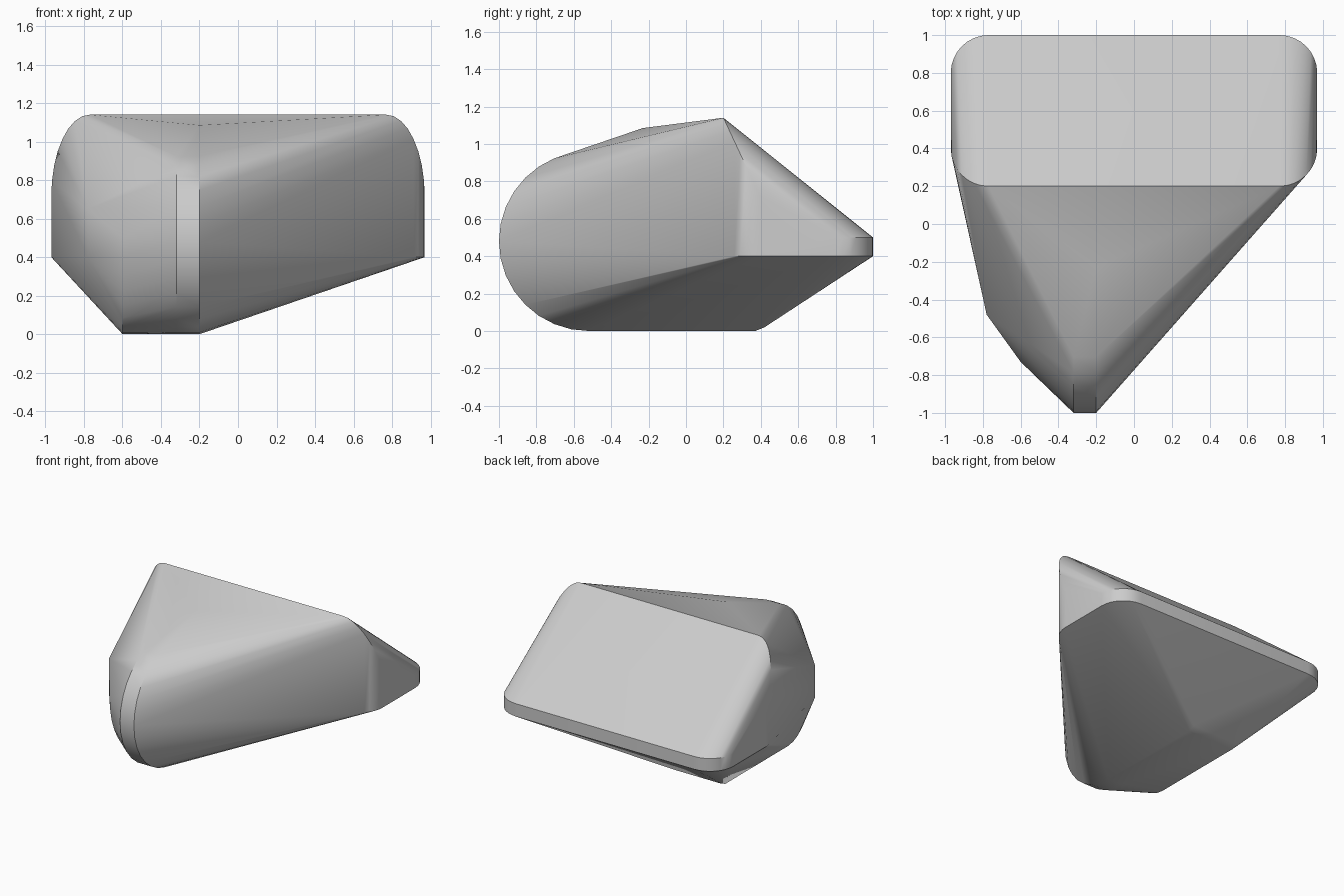
import bpy, bmesh
from math import sin, cos, pi, radians

if "Cube" in bpy.data.objects:
    bpy.data.objects.remove(bpy.data.objects["Cube"], do_unlink=True)

HALF_W, FRONT, BACK, R = 0.97, 0.2, 1.0, 0.2
BASE_Z, REAR_Z, PEAK_Z = 0.4, 0.5, 1.14
DROP = 2.14          # how steeply the front corners fall away
STEPS = 8


def quarter(cx, cy, sx, sy):
    """Points of a rounded plan corner."""
    for i in range(STEPS + 1):
        a = pi / 2 * i / STEPS
        yield cx + sx * R * sin(a), cy + sy * R * cos(a)


points = []

# Sloping rear panel: rounded rectangle, mirrored left and right
for side in (-1, 1):
    cx = side * (HALF_W - R)
    for x, y in quarter(cx, FRONT + R, side, -1):
        points += [(x, y, BASE_Z), (x, y, PEAK_Z - DROP * (y - FRONT))]
    for x, y in quarter(cx, BACK - R, side, 1):
        points += [(x, y, BASE_Z), (x, y, REAR_Z)]

# Rounded nose: a thin upright disc
NOSE_R = 0.48
for i in range(32):
    a = 2 * pi * i / 32
    for x in (-0.32, -0.2):
        points.append((x, NOSE_R - 1 + NOSE_R * cos(a), NOSE_R + NOSE_R * sin(a)))

# Cheek: smaller rounded edge beside the nose, then an upright corner
for i in range(STEPS + 1):
    a = pi / 2 * i / STEPS
    points.append((-0.6, -0.4 - 0.33 * cos(a), 0.5 - 0.5 * sin(a)))
points += [(-0.78, -0.48, z) for z in (BASE_Z, 0.65)]

# Flat underside and the crown in front of the panel
points += [(x, y, z) for x in (-0.6, -0.2) for y, z in ((0.37, 0), (0.42, 0.02))]
points.append((-0.2, -0.23, 1.085))

# Skin stretched over all the parts
bm = bmesh.new()
for p in points:
    bm.verts.new(p)
bmesh.ops.remove_doubles(bm, verts=bm.verts, dist=0.001)
bmesh.ops.convex_hull(bm, input=bm.verts)
bmesh.ops.delete(bm, geom=[v for v in bm.verts if not v.link_faces], context='VERTS')
bmesh.ops.dissolve_limit(bm, angle_limit=radians(0.5), verts=bm.verts, edges=bm.edges)
bmesh.ops.recalc_face_normals(bm, faces=bm.faces)
mesh = bpy.data.meshes.new("wedge_body")
bm.to_mesh(mesh)
bm.free()

body = bpy.data.objects.new("wedge_body", mesh)
bpy.context.collection.objects.link(body)

mat = bpy.data.materials.new("plain_grey")
mat.use_nodes = True
grey = (0.6, 0.6, 0.6, 1)
mat.diffuse_color = grey
mat.node_tree.nodes["Principled BSDF"].inputs["Base Color"].default_value = grey
mesh.materials.append(mat)

bpy.ops.object.select_all(action='DESELECT')
body.select_set(True)
bpy.context.view_layer.objects.active = body
bpy.ops.object.shade_smooth_by_angle(angle=radians(30))
